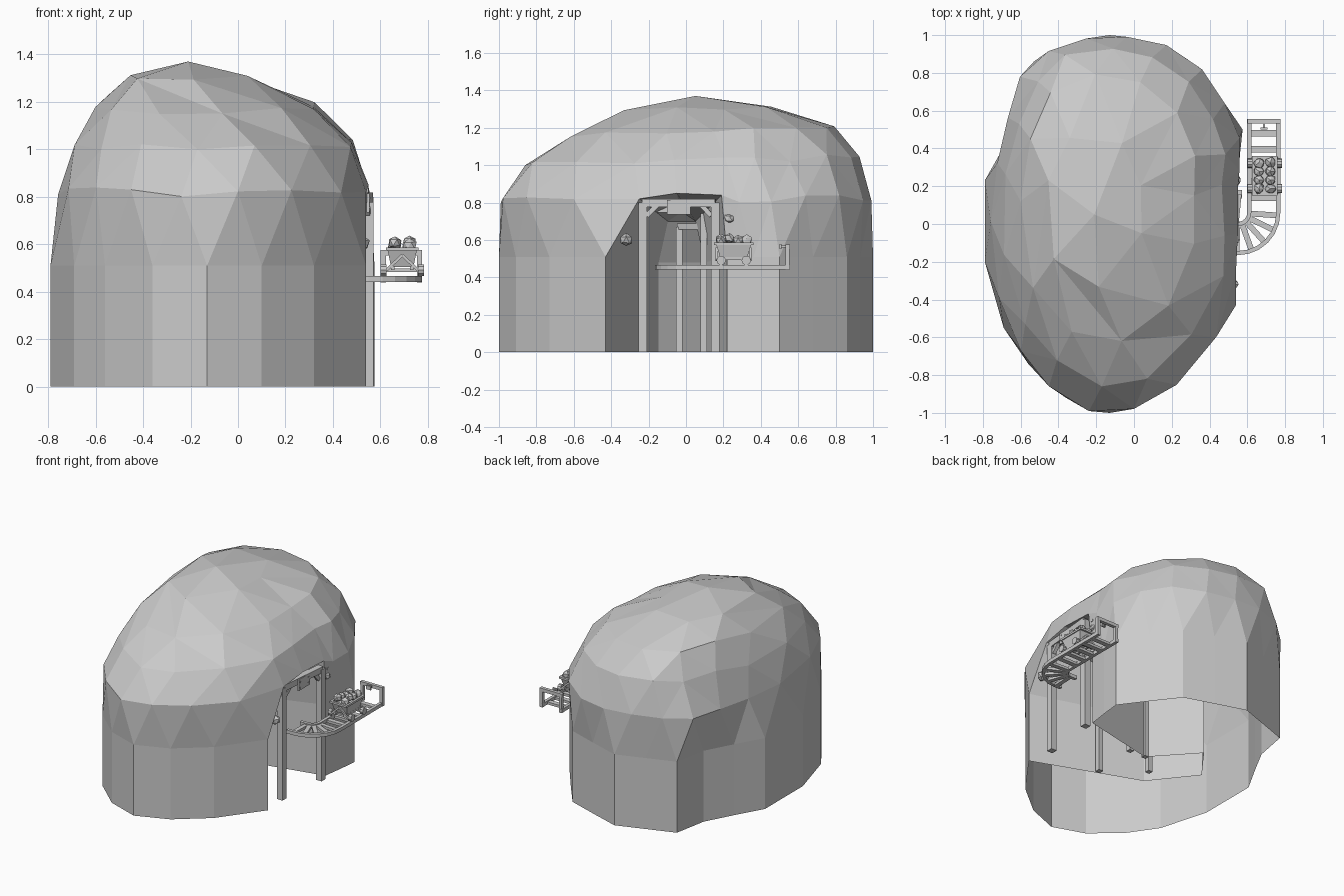
import bpy, bmesh, math, random
from mathutils import Vector, Matrix

if "Cube" in bpy.data.objects:
    bpy.data.objects.remove(bpy.data.objects["Cube"])

random.seed(7)
GREY = bpy.data.materials.new("stone grey")
GREY.diffuse_color = (0.6, 0.6, 0.6, 1)
GREY.use_nodes = True
GREY.node_tree.nodes["Principled BSDF"].inputs["Base Color"].default_value = GREY.diffuse_color


def finish(bm, name):
    me = bpy.data.meshes.new(name)
    bmesh.ops.recalc_face_normals(bm, faces=bm.faces)
    bm.to_mesh(me)
    bm.free()
    me.materials.append(GREY)
    bpy.context.collection.objects.link(bpy.data.objects.new(name, me))


def box(name, c, size, rz=0, taper=1.0):
    """Box about c, turned about z; taper scales the bottom face."""
    bm = bmesh.new()
    bmesh.ops.create_cube(bm, size=1)
    for v in bm.verts:
        k = taper if v.co.z < 0 else 1
        v.co = Vector((v.co.x * size[0] * k, v.co.y * size[1] * k, v.co.z * size[2]))
    bm.transform(Matrix.Translation(c) @ Matrix.Rotation(rz, 4, 'Z'))
    finish(bm, name)


def bar(name, a, b, w):
    """Square bar from a to b."""
    a, b = Vector(a), Vector(b)
    bm = bmesh.new()
    bmesh.ops.create_cube(bm, size=1)
    bm.transform(Matrix.Translation((a + b) / 2) @ (b - a).to_track_quat('Z', 'Y').to_matrix().to_4x4()
                 @ Matrix.Diagonal((w, w, (b - a).length, 1)))
    finish(bm, name)


def rock(name, c, r):
    bm = bmesh.new()
    bmesh.ops.create_icosphere(bm, subdivisions=1, radius=r)
    for v in bm.verts:
        v.co *= random.uniform(0.8, 1.12)
    bm.transform(Matrix.Translation(c))
    finish(bm, name)


def wheel(name, c, r, w):
    bm = bmesh.new()
    bmesh.ops.create_cone(bm, cap_ends=True, segments=10, radius1=r, radius2=r, depth=w)
    bm.transform(Matrix.Translation(c) @ Matrix.Rotation(math.pi / 2, 4, 'Y'))
    finish(bm, name)


# --- hill: open faceted shell with a doorway on the right side ---
OUT = [(.54, -.43), (.56, -.21), (.56, 0), (.54, .22), (.58, .37), (.54, .52), (.43, .74), (.28, .88),
       (.07, .97), (-.15, 1), (-.4, .95), (-.55, .86), (-.68, .7), (-.71, .42), (-.79, .23), (-.79, -.2),
       (-.69, -.55), (-.56, -.74), (-.36, -.92), (-.13, -1), (.1, -.91), (.32, -.73)]
BASE = OUT[:4] + [(.56, .36), (.575, .5), (.44, .68), (.3, .86), (.09, .93), (-.13, 1), (-.33, .93),
                  (-.53, .86), (-.575, .62), (-.68, .425)] + OUT[14:]
N = len(OUT)


def ring(bm, z, lim, n, off, jit, tilt=0.0):
    """Outline resampled to n points, fitted to limits, as (parameter, vertex)."""
    ts = [(i + off) / n for i in range(n)]
    ps = [Vector(OUT[int(t * N)]).lerp(Vector(OUT[(int(t * N) + 1) % N]), t * N % 1) for t in ts]
    lo = [min(p[a] for p in ps) for a in (0, 1)]
    hi = [max(p[a] for p in ps) for a in (0, 1)]
    out = []
    for t, p in zip(ts, ps):
        x, y = [lim[2 * a] + (p[a] - lo[a]) / (hi[a] - lo[a]) * (lim[2 * a + 1] - lim[2 * a]) for a in (0, 1)]
        j = [random.uniform(-jit, jit) for _ in range(3)]
        out.append((t, bm.verts.new((x + j[0] * .6, y + j[1] * .6, z + j[2] + tilt * y))))
    return out


def bridge(bm, A, B):
    """Triangle strip between rings of different counts."""
    i = j = 0
    na, nb = len(A), len(B)
    at = lambda R, k: R[k % len(R)][0] + k // len(R)
    while i < na or j < nb:
        a, b = A[i % na][1], B[j % nb][1]
        if j >= nb or (i < na and at(A, i + 1) <= at(B, j + 1)):
            i += 1
            bm.faces.new((a, A[i % na][1], b))
        else:
            j += 1
            bm.faces.new((a, B[j % nb][1], b))


bm = bmesh.new()
r0, r1 = [[(i / N, bm.verts.new((*p, z))) for i, p in enumerate(BASE)] for z in (0, .51)]
r2 = ring(bm, .82, (-.765, .56, -.99, 1), N, .5, .02)
for (t, v), co in zip(r2, [(.54, -.25, .82), (.55, -.05, .85), (.55, .19, .84)]):
    v.co = co
r3 = ring(bm, 1.02, (-.68, .49, -.86, .94), 18, .3, .025, .03)
r4 = ring(bm, 1.19, (-.6, .33, -.62, .79), 13, .5, .02, .04)
r5 = ring(bm, 1.305, (-.46, .04, -.33, .46), 7, .2, .012)
for i in range(N):
    k = (i + 1) % N
    bm.faces.new((r0[i][1], r0[k][1], r1[k][1], r1[i][1]))
for A, B in ((r1, r2), (r2, r3), (r3, r4), (r4, r5)):
    bridge(bm, A, B)
top = bm.verts.new((-.21, .05, 1.37))
for i in range(7):
    bm.faces.new((r5[i][1], r5[(i + 1) % 7][1], top))
bmesh.ops.delete(bm, geom=[r[i][1] for r in (r0, r1) for i in (1, 2)], context='VERTS')
door = [v.co.copy() for v in (r0[0][1], r1[0][1], r2[0][1], r2[1][1], r2[2][1], r1[3][1], r0[3][1])]
finish(bm, "rock_hill")


# --- tunnel lining: from the doorway to a bend and a closed end ---
def arch(L, R):
    shape = zip((0, 0, .2, .5, .8, 1, 1), (0, .48, .7, .75, .7, .48, 0))
    return [Vector((*Vector(L).lerp(Vector(R), f), z)) for f, z in shape]


bm = bmesh.new()
secs = [[bm.verts.new(p) for p in s] for s in
        (door, arch((-.21, -.146), (-.01, .1)), arch((-.45, .157), (-.274, .39)))]
for s, t in zip(secs, secs[1:]):
    for i in range(6):
        bm.faces.new((s[i], s[i + 1], t[i + 1], t[i]))
bm.faces.new(secs[-1])
finish(bm, "tunnel_lining")


# --- timber frames of the entrance and the tunnel ---
def frame(name, a, b, h, w):
    for p in (a, b):
        box(name + "_post", (*p, h / 2 - .01), (w, w, h - .02))
    bar(name + "_beam", (*a, h - w / 2), (*b, h - w / 2), w * .95)


frame("entrance", (.51, -.232), (.548, .157), .82, .045)
frame("middle", (.10, -.236), (.114, .096), .78, .035)
frame("inner", (-.157, -.035), (-.012, .1), .69, .035)
bar("entrance_brace_left", (.515, -.21, .73), (.52, -.15, .79), .025)
bar("entrance_brace_right", (.545, .135, .73), (.54, .08, .79), .025)

# --- sign plate with pegs ---
box("sign_board", (.548, -.038, .775), (.012, .125, .08))
for y in (-.085, .01):
    for z in (.755, .795):
        box("sign_peg", (.555, y, z), (.006, .008, .008))

# --- lamps beside the doorway ---
bar("lamp_bracket", (.52, .23, .77), (.555, .23, .77), .015)
bar("lamp_stem", (.545, .232, .72), (.545, .232, .775), .012)
rock("lamp_right", (.54, .232, .715), .032)
rock("lamp_left", (.52, -.32, .6), .036)

# --- track: straight from the tunnel, quarter turn, straight to the buffer ---
CX, CY, END, MID = .55, .06, .555, .138


def path(r):
    arc = [math.radians(a) for a in range(-90, 1, 15)]
    return [(.5, CY - r)] + [(CX + r * math.cos(a), CY + r * math.sin(a)) for a in arc] + [(CX + r, END)]


def rail(name, r, w=.011, z0=.442, z1=.467):
    bm = bmesh.new()
    secs = [[bm.verts.new(c) for c in ((*p, z0), (*q, z0), (*q, z1), (*p, z1))]
            for p, q in zip(path(r - w), path(r + w))]
    for s, t in zip(secs, secs[1:]):
        for i in range(4):
            bm.faces.new((s[i], s[i - 1], t[i - 1], t[i]))
    bm.faces.new(secs[0])
    bm.faces.new(secs[-1])
    finish(bm, name)


rail("inner_rail", .06)
rail("outer_rail", .214)
for a in (-92, -70, -48, -26, -4):
    a = math.radians(a)
    box("sleeper", (CX + MID * math.cos(a), CY + MID * math.sin(a), .45), (.15, .03, .018), a)
for i in range(5):
    box("sleeper", (CX + MID, .14 + i * .085, .45), (.15, .034, .018))

# --- buffer stop ---
for x in (.612, .765):
    box("buffer_post", (x, .543, .505), (.022, .022, .13))
box("buffer_beam", (.688, .543, .565), (.176, .024, .024))
box("buffer_stem", (.688, .52, .565), (.012, .03, .012))
box("buffer_pad", (.688, .505, .565), (.035, .012, .028))

# --- mine cart ---
X, Y = .692, .255
box("cart_body", (X, Y, .542), (.125, .19, .075), taper=.75)
for s in (-1, 1):
    box("cart_rim_side", (X + s * .06, Y, .58), (.016, .21, .014))
    box("cart_rim_end", (X, Y + s * .098, .58), (.125, .016, .014))
    box("cart_chassis", (X + s * .04, Y, .5), (.016, .18, .016))
    bar("cart_axle", (X - .09, Y + s * .067, .491), (X + .09, Y + s * .067, .491), .014)
    for t in (-1, 1):
        wheel("cart_wheel", (X + s * .079, Y + t * .067, .491), .025, .024)
        bar("cart_brace", (X + s * .065, Y + t * .09, .492), (X, Y + t * .09, .555), .012)
for i in range(4):
    for s in (-1, 1):
        rock("cart_ore", (X + s * .03, Y - .068 + i * .046, .6 + random.uniform(-.008, .012)), .031)
